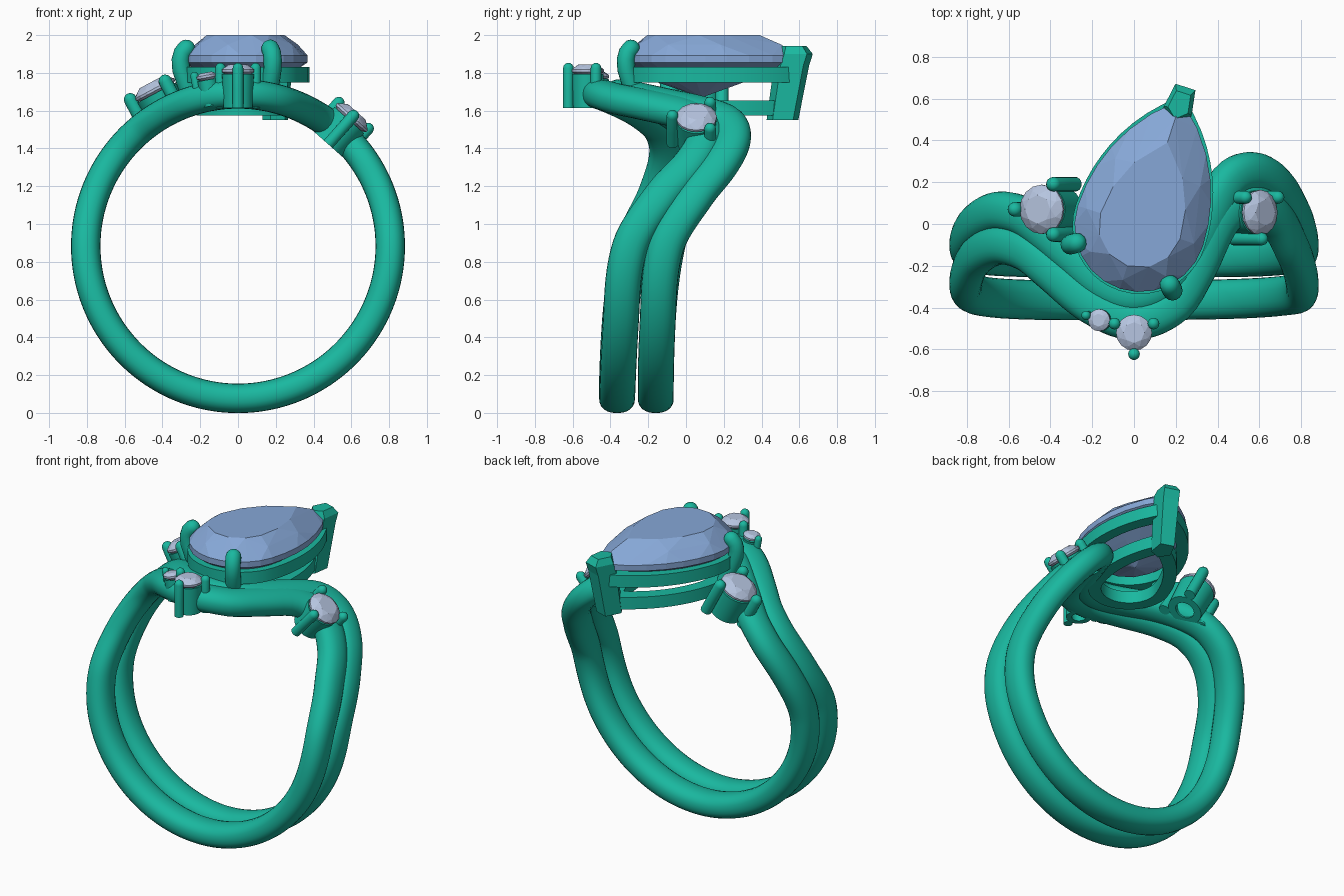
import bpy, bmesh
from math import sin, cos, radians, pi, sqrt, copysign
from mathutils import Vector, Matrix

if "Cube" in bpy.data.objects:
    bpy.data.objects.remove(bpy.data.objects["Cube"])


def material(name, rgb):
    m = bpy.data.materials.new(name)
    m.diffuse_color = (*rgb, 1)
    m.use_nodes = True
    m.node_tree.nodes["Principled BSDF"].inputs["Base Color"].default_value = m.diffuse_color
    return m


METAL = material("metal", (0.01, 0.48, 0.35))
STONE = material("stone", (0.24, 0.39, 0.68))
PALE = material("pale_stone", (0.47, 0.56, 0.75))


def finish(name, bm, mat, smooth=None, xform=None):
    if xform:
        bm.transform(xform)
    bmesh.ops.recalc_face_normals(bm, faces=bm.faces)
    me = bpy.data.meshes.new(name)
    bm.to_mesh(me)
    bm.free()
    ob = bpy.data.objects.new(name, me)
    bpy.context.collection.objects.link(ob)
    me.materials.append(mat)
    if smooth:
        bpy.ops.object.select_all(action='DESELECT')
        ob.select_set(True)
        bpy.context.view_layer.objects.active = ob
        bpy.ops.object.shade_smooth_by_angle(angle=radians(smooth))
    return ob


def loft(name, rings, mat=METAL, loop=False, caps=True, smooth=40, xform=None):
    """Skin a list of closed point rings; loop joins last ring to first."""
    bm = bmesh.new()
    vs = [[bm.verts.new(p) for p in r] for r in rings]
    n = len(vs[0])
    for i in range(len(vs) - (0 if loop else 1)):
        a, b = vs[i], vs[(i + 1) % len(vs)]
        for j in range(n):
            k = (j + 1) % n
            bm.faces.new((a[j], a[k], b[k], b[j]))
    if caps and not loop:
        bm.faces.new(vs[0])
        bm.faces.new(vs[-1])
    return finish(name, bm, mat, smooth, xform)


def hermite(keys, t):
    """Smooth periodic interpolation of (degrees, value) keys."""
    k = [(keys[-1][0] - 360, keys[-1][1])] + keys + [(a + 360, v) for a, v in keys[:2]]
    k.insert(0, (keys[-2][0] - 360, keys[-2][1]))
    for i in range(1, len(k) - 2):
        if k[i][0] <= t <= k[i + 1][0]:
            break
    h = k[i + 1][0] - k[i][0]
    m0 = (k[i + 1][1] - k[i - 1][1]) / (k[i + 1][0] - k[i - 1][0]) * h
    m1 = (k[i + 2][1] - k[i][1]) / (k[i + 2][0] - k[i][0]) * h
    s = (t - k[i][0]) / h
    return ((2*s**3 - 3*s*s + 1) * k[i][1] + (s**3 - 2*s*s + s) * m0
            + (3*s*s - 2*s**3) * k[i + 1][1] + (s**3 - s*s) * m1)


# Two wavy bands that follow a circle while swinging in y
RC, ZC = 0.806, 0.883


def band(name, keys):
    def pt(t):
        t = (t + 180) % 360 - 180
        return Vector((RC * sin(radians(t)), hermite(keys, t), ZC + RC * cos(radians(t))))
    rings = []
    for i in range(180):
        t = -180 + 2 * i
        c, tan = pt(t), (pt(t + 1) - pt(t - 1)).normalized()
        rad = Vector((sin(radians(t)), 0, cos(radians(t))))
        rad = (rad - tan * rad.dot(tan)).normalized()
        side = tan.cross(rad)
        ring = []
        for j in range(24):
            a = 2 * pi * j / 24
            f = lambda v: copysign(abs(v) ** 0.88, v)
            ring.append(c + rad * 0.078 * f(cos(a)) + side * 0.095 * f(sin(a)))
        rings.append(ring)
    loft(name, rings, loop=True, smooth=60)


band("front_band", [(-180, -.365), (-120, -.35), (-90, -.285), (-70, -.16), (-53, -.10),
                    (-40, -.13), (-30, -.22), (-14, -.39), (0, -.46), (14, -.38), (22, -.21),
                    (30, 0), (38, .09), (47, .095), (58, .02), (70, -.12), (90, -.295), (120, -.345)])
band("back_band", [(-180, -.16), (-120, -.15), (-90, -.10), (-70, 0), (-58, .05), (-50, .06),
                   (-40, .03), (-30, -.06), (-22, -.15), (-10, -.29), (0, -.34), (10, -.285),
                   (20, -.13), (32, .165), (38, .235), (47, .245), (58, .18), (70, .06),
                   (90, -.105), (120, -.15)])

# Pear setting frame: round end at the origin, tip along local +y
PEAR = Matrix.Translation((0.03, -0.01, 0)) @ Matrix.Rotation(radians(-18), 4, 'Z')


def pear(R, L, z, n=10):
    """Half circle plus two arcs meeting in a point."""
    rho = (R * R + L * L) / (2 * R)
    arc = [(R - rho + sqrt(max(rho**2 - y * y, 0)), y) for y in [L * i / n for i in range(n)]]
    low = [(R * cos(a), R * sin(a)) for a in [pi + pi * i / (2 * n) for i in range(1, 2 * n)]]
    pts = arc + [(0, L)] + [(-x, y) for x, y in reversed(arc)] + low
    return [Vector((x, y, z)) for x, y in pts]


def hull(name, pts, mat, xform):
    bm = bmesh.new()
    for p in pts:
        bm.verts.new(p)
    res = bmesh.ops.convex_hull(bm, input=bm.verts)
    junk = {g for g in res["geom_interior"] + res["geom_unused"] if isinstance(g, bmesh.types.BMVert)}
    bmesh.ops.delete(bm, geom=list(junk), context='VERTS')
    finish(name, bm, mat, None, xform)


# Main faceted stone
hull("main_stone", pear(.20, .42, 2.0, 3) + pear(.27, .54, 1.95, 4)[::2] + pear(.315, .635, 1.893, 6)
     + pear(.315, .635, 1.855, 6) + pear(.19, .36, 1.765, 3) + [Vector((0, .1, 1.67))], STONE, PEAR)


# Pear-shaped rails under the stone
def rail(name, ro, lo, ri, li, z0, z1):
    loft(name, [pear(ro, lo, z0), pear(ro, lo, z1), pear(ri, li, z1), pear(ri, li, z0)],
         loop=True, smooth=30, xform=PEAR)


rail("upper_rail", .325, .655, .255, .54, 1.75, 1.83)
rail("lower_rail", .25, .58, .17, .45, 1.575, 1.655)

# Angular claw over the tip
claw = [(-.07, .58), (-.05, .70), (.05, .70), (.07, .58), (0, .52)]
rings = []
for z, dv, s in ((1.55, -.07, .9), (1.84, -.02, 1), (1.90, 0, 1), (1.942, -.005, .72)):
    rings.append([Vector((u * s, .61 + (v - .61) * s + dv, z)) for u, v in claw])
loft("tip_claw", rings, smooth=None, xform=PEAR)


def prong(name, path, r, xform=None):
    """Round rod along a path with a domed end."""
    pts = [Vector(p) for p in path]
    end = (pts[-1] - pts[-2]).normalized()
    data = [(p, r) for p in pts] + [(pts[-1] + end * r * sin(a), r * cos(a)) for a in (.4, .8, 1.2, 1.5)]
    rings = []
    for i, (p, rr) in enumerate(data):
        d = (data[min(i + 1, len(data) - 1)][0] - data[max(i - 1, 0)][0]).normalized()
        u = d.orthogonal() if abs(d.z) < .1 else Vector((0, 1, 0)).cross(d)
        u.normalize()
        v = d.cross(u)
        rings.append([p + (u * cos(2*pi*j/16) + v * sin(2*pi*j/16)) * rr for j in range(16)])
    loft(name, rings, smooth=50, xform=xform)


# Two curved prongs at the round end
for name, x, y in (("left_main_prong", -.31, -.10), ("right_main_prong", .17, -.29)):
    d = Vector((x - .03, y + .01, 0)).normalized()
    path = [Vector((.03, -.01, z)) + d * q for q, z in
            ((.27, 1.64), (.315, 1.74), (.342, 1.82), (.345, 1.87), (.335, 1.905), (.315, 1.928))]
    prong(name, path, .048)


# Small round stones in cups with three prongs
def small_setting(name, theta, rad, y, r, angles, depth, pr):
    t = radians(theta)
    n = Vector((sin(t), 0, cos(t)))
    m = Matrix(((cos(t), 0, n.x, n.x * rad), (0, 1, 0, y),
                (-sin(t), 0, n.z, ZC + n.z * rad), (0, 0, 0, 1)))

    def ring(q, z, k, off=0):
        return [Vector((q * cos(2*pi*(j + off)/k), q * sin(2*pi*(j + off)/k), z)) for j in range(k)]
    hull(name + "_stone", ring(r * .58, r * .36, 8) + ring(r * .82, r * .22, 8, .5) + ring(r, .005, 16)
         + ring(r, -.008, 16) + ring(r * .55, -r * .4, 8, .5) + [Vector((0, 0, -r * .8))], PALE, m)
    loft(name + "_cup", [ring(r * .98, -.02, 32), ring(r * .9, -depth, 32),
                         ring(r * .5, -depth, 32), ring(r * .85, -.02, 32)], loop=True, smooth=40, xform=m)
    for i, a in enumerate(angles):
        c, s = cos(radians(a)) * (r + pr * .6), sin(radians(a)) * (r + pr * .6)
        prong(f"{name}_prong_{i + 1}", [(c, s, -depth), (c, s, -depth / 2), (c, s, .012)], pr, m)


small_setting("left_side", -28, .94, .07, .118, (180, 60, -60), .21, .035)
small_setting("right_side", 41.5, .91, .055, .108, (-90, 35, 145), .19, .031)
small_setting("front_centre", 0, .93, -.52, .086, (-90, 25, 155), .20, .028)
small_setting("front_accent", -10.5, .915, -.46, .053, (160,), .16, .022)
